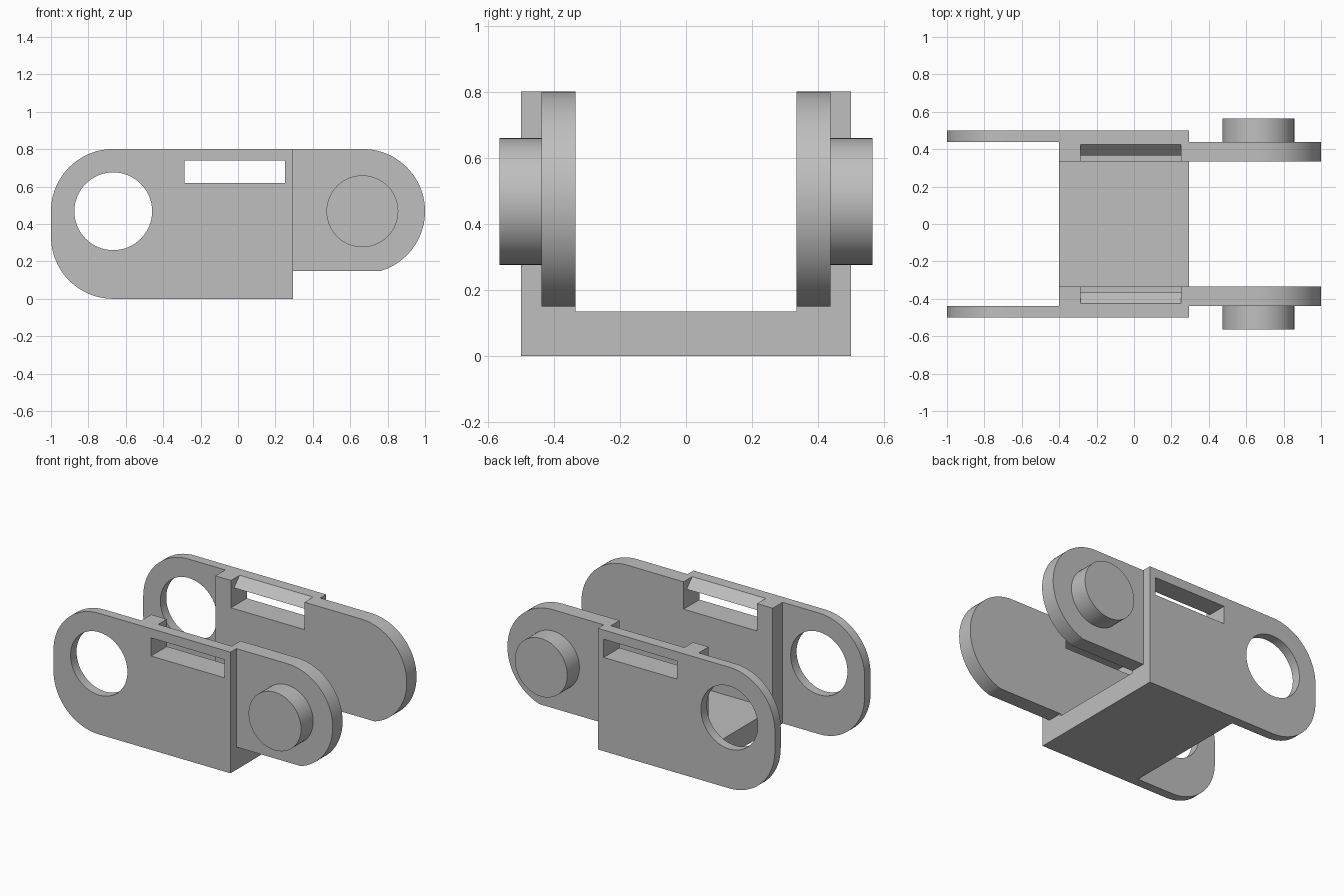
import bpy, bmesh
from math import sin, cos, pi, radians, sqrt, asin
from mathutils import Vector

cube = bpy.data.objects.get("Cube")
if cube:
    bpy.data.objects.remove(cube, do_unlink=True)

grey = bpy.data.materials.new("plain grey")
grey.use_nodes = True
colour = (0.52, 0.52, 0.52, 1)
grey.diffuse_color = colour
grey.node_tree.nodes["Principled BSDF"].inputs["Base Color"].default_value = colour

PIVOT_X, PIVOT_Z, ROUND = 0.667, 0.468, 0.333
TOP = PIVOT_Z + ROUND


def arc(cx, cz, r, start, end, steps):
    return [(cx + r * cos(start + (end - start) * i / steps),
             cz + r * sin(start + (end - start) * i / steps)) for i in range(steps + 1)]


def circle(cx, cz, r):
    return arc(cx, cz, r, 0, 2 * pi, 64)[:-1]


def prism(name, outline, axis, lo, hi):
    """Extrude an outline along x (points are y, z) or along y (points are x, z)."""
    bm = bmesh.new()
    place = (lambda p: (lo, p[0], p[1])) if axis == "x" else (lambda p: (p[0], lo, p[1]))
    face = bm.faces.new([bm.verts.new(place(p)) for p in outline])
    new = bmesh.ops.extrude_face_region(bm, geom=[face])["geom"]
    shift = Vector((hi - lo, 0, 0)) if axis == "x" else Vector((0, hi - lo, 0))
    bmesh.ops.translate(bm, vec=shift, verts=[v for v in new if isinstance(v, bmesh.types.BMVert)])
    bmesh.ops.recalc_face_normals(bm, faces=bm.faces)
    mesh = bpy.data.meshes.new(name)
    bm.to_mesh(mesh)
    bm.free()
    mesh.materials.append(grey)
    obj = bpy.data.objects.new(name, mesh)
    bpy.context.collection.objects.link(obj)
    return obj


def combine(target, tool, operation):
    mod = target.modifiers.new(operation.lower(), "BOOLEAN")
    mod.operation, mod.solver, mod.object = operation, "EXACT", tool
    bpy.context.view_layer.objects.active = target
    bpy.ops.object.modifier_apply(modifier=mod.name)
    bpy.data.objects.remove(tool, do_unlink=True)


# U-shaped middle section
half = [(0.5, 0), (0.5, TOP), (0.335, TOP), (0.335, 0.135)]
channel = half + [(-y, z) for y, z in reversed(half)]
body = prism("link_body", channel, "x", -0.4, 0.295)

# Outer arm: rounded above and below
outer_arm = ([(0, TOP)] + arc(-PIVOT_X, PIVOT_Z, ROUND, pi / 2, pi, 24)
             + arc(-PIVOT_X, ROUND, ROUND, pi, 1.5 * pi, 24) + [(0, 0)])

# Inner arm: round end trimmed by a flat underside
FLAT = 0.15
trim = -asin((PIVOT_Z - FLAT) / ROUND)
inner_arm = ([(0, FLAT)] + arc(PIVOT_X, PIVOT_Z, ROUND, trim, pi / 2, 40) + [(0, TOP)])

# Window with a sloping lip, open to the inside and the top
window = [(0.52, 0.62), (0.52, 0.74), (0.367, 0.74), (0.425, TOP), (0.435, TOP + 0.01),
          (0.32, TOP + 0.01), (0.32, 0.62)]

for s in (1, -1):
    combine(body, prism("outer_arm", outer_arm, "y", s * 0.438, s * 0.5), "UNION")
    combine(body, prism("inner_arm", inner_arm, "y", s * 0.335, s * 0.438), "UNION")
    combine(body, prism("pin", circle(PIVOT_X - 0.002, PIVOT_Z, 0.192), "y", s * 0.4, s * 0.565), "UNION")
    combine(body, prism("hole", circle(-PIVOT_X, PIVOT_Z, 0.208), "y", s * 0.42, s * 0.52), "DIFFERENCE")
    combine(body, prism("window", [(s * y, z) for y, z in window], "x", -0.286, 0.252), "DIFFERENCE")

# Tidy flat areas and shade the curved edges
bm = bmesh.new()
bm.from_mesh(body.data)
bmesh.ops.remove_doubles(bm, verts=bm.verts, dist=0.0001)
bmesh.ops.dissolve_limit(bm, angle_limit=radians(0.5), verts=bm.verts, edges=bm.edges)
bm.to_mesh(body.data)
bm.free()
bpy.ops.object.select_all(action="DESELECT")
body.select_set(True)
bpy.context.view_layer.objects.active = body
bpy.ops.object.shade_smooth_by_angle(angle=radians(30))
